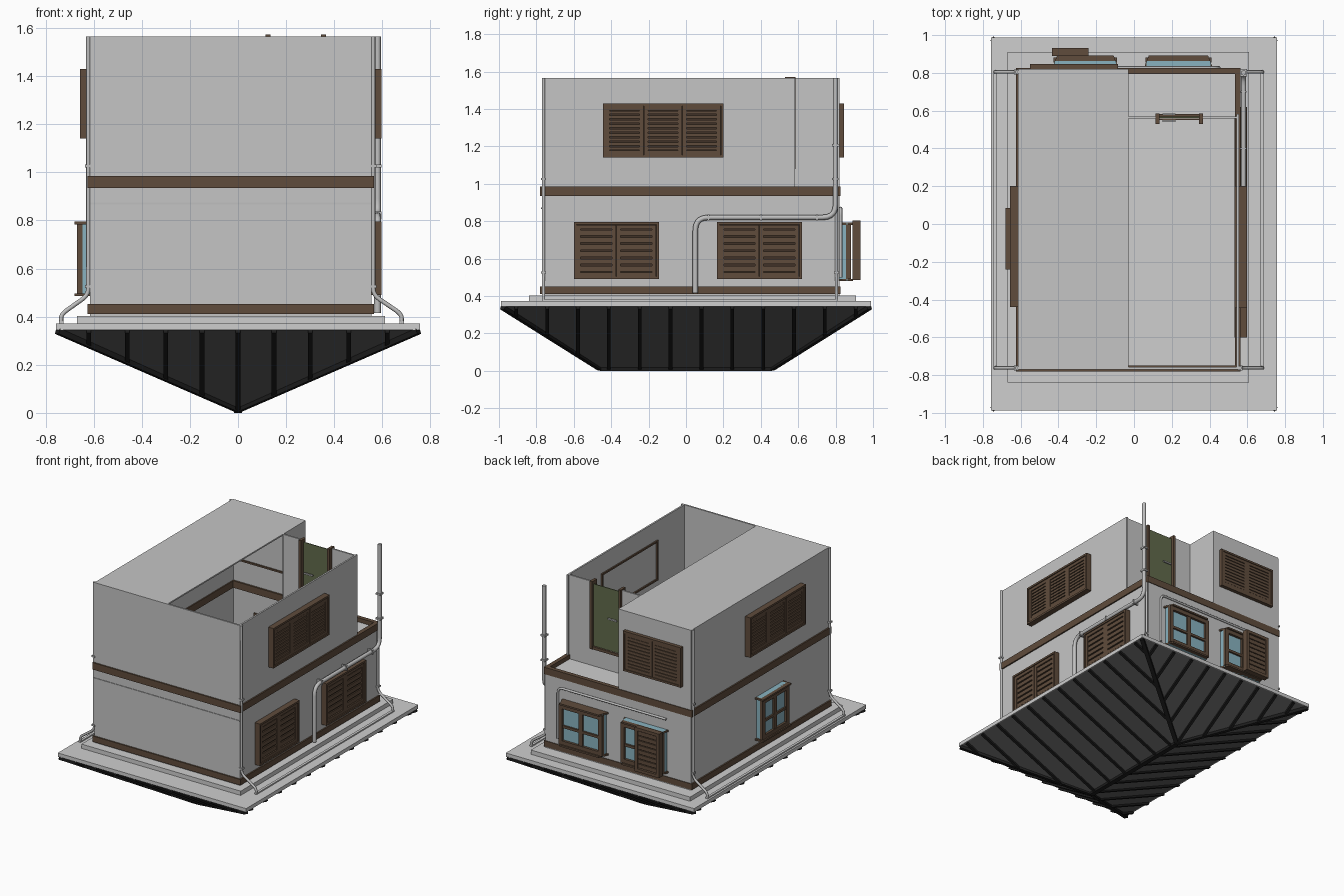
import bpy, bmesh, math
from mathutils import Vector

if "Cube" in bpy.data.objects:
    bpy.data.objects.remove(bpy.data.objects["Cube"])

def mat(name, c):
    m = bpy.data.materials.new(name)
    m.diffuse_color = (*c, 1)
    m.use_nodes = True
    m.node_tree.nodes["Principled BSDF"].inputs["Base Color"].default_value = m.diffuse_color
    return m

WALL = mat("wall grey", (.56, .56, .56))
SLAB = mat("light slab", (.62, .62, .62))
WOOD = mat("wood brown", (.115, .072, .045))
DARK = mat("dark wood", (.05, .031, .02))
ROOF = mat("roof grey", (.11, .11, .11))
RIB = mat("roof black", (.012, .012, .012))
GLASS = mat("glass blue", (.25, .45, .53))
GREEN = mat("door green", (.12, .145, .07))
PIPE = mat("pipe grey", (.52, .52, .52))

def make(name, verts, faces, m):
    bm = bmesh.new()
    vs = [bm.verts.new(v) for v in verts]
    for f in faces:
        bm.faces.new([vs[i] for i in f])
    bmesh.ops.recalc_face_normals(bm, faces=bm.faces)
    me = bpy.data.meshes.new(name)
    bm.to_mesh(me)
    bm.free()
    me.materials.append(m)
    ob = bpy.data.objects.new(name, me)
    bpy.context.collection.objects.link(ob)
    return ob

CUBE = [(0, 1, 3, 2), (4, 5, 7, 6), (0, 1, 5, 4), (2, 3, 7, 6), (0, 2, 6, 4), (1, 3, 7, 5)]

def box(name, x0, x1, y0, y1, z0, z1, m):
    return make(name, [(x, y, z) for x in (x0, x1) for y in (y0, y1) for z in (z0, z1)], CUBE, m)

def beam(name, a, b, w, h, m):
    # square bar between two points
    a, b = Vector(a), Vector(b)
    d = (b - a).normalized()
    s = d.cross(Vector((0, 0, 1))).normalized()
    u = s.cross(d)
    return make(name, [p + s * i * w / 2 + u * j * h / 2 for p in (a, b) for i in (-1, 1) for j in (-1, 1)], CUBE, m)

def tube(name, pts, r, bend=.05, m=PIPE):
    # round pipe with rounded elbows
    P = [Vector(p) for p in pts]
    path = [P[0]]
    for a, b, c in zip(P, P[1:], P[2:]):
        s = b + (a - b).normalized() * min(bend, (a - b).length * .45)
        e = b + (c - b).normalized() * min(bend, (c - b).length * .45)
        path += [s * (1 - t) ** 2 + b * 2 * t * (1 - t) + e * t * t for t in (0, .2, .4, .6, .8, 1)]
    path.append(P[-1])
    cu = bpy.data.curves.new(name, 'CURVE')
    cu.dimensions = '3D'
    cu.bevel_depth, cu.bevel_resolution, cu.use_fill_caps = r, 2, True
    sp = cu.splines.new('POLY')
    sp.points.add(len(path) - 1)
    for q, p in zip(sp.points, path):
        q.co = (*p, 1)
    tmp = bpy.data.objects.new(name + "_path", cu)
    bpy.context.collection.objects.link(tmp)
    me = bpy.data.meshes.new_from_object(tmp.evaluated_get(bpy.context.evaluated_depsgraph_get()))
    bpy.data.objects.remove(tmp)
    me.materials.clear()
    me.materials.append(m)
    for f in me.polygons:
        f.use_smooth = len(f.vertices) == 4
    bpy.context.collection.objects.link(bpy.data.objects.new(name, me))

# hip roof, pointing down
EX, EY, EZ, RY = .75, .98, .345, .46
make("hip_roof", [(-EX, -EY, EZ), (EX, -EY, EZ), (EX, EY, EZ), (-EX, EY, EZ), (0, -RY, .01), (0, RY, .01)],
     [(0, 1, 4), (1, 2, 5, 4), (2, 3, 5), (3, 0, 4, 5), (0, 1, 2, 3)], ROOF)
beam("roof_ridge", (0, -RY, .012), (0, RY, .012), .035, .024, RIB)
for sx in (-1, 1):
    for sy in (-1, 1):
        beam("roof_hip", (sx * EX, sy * EY, .34), (0, sy * RY, .014), .028, .024, RIB)
    for i in range(12):
        y = -.9075 + .165 * i
        t = min(1, (EY - abs(y)) / (EY - RY))
        beam("side_rib", (sx * EX, y, .34), (sx * EX * (1 - t), y, .34 - .33 * t), .02, .02, RIB)
for sy in (-1, 1):
    for x in (-.62, -.46, -.3, -.15, 0, .15, .3, .46, .62):
        t = 1 - abs(x) / EX
        beam("end_rib", (x, sy * EY, .34), (x, sy * (EY - (EY - RY) * t), .34 - .33 * t), .02, .02, RIB)
box("eave_slab", -.757, .757, -.988, .988, .345, .372, SLAB)
box("soffit_slab", -.67, .61, -.84, .91, .372, .403, SLAB)

# thin shell walls, open above the right half
X0, X1, Y0, Y1, ZT, T = -.615, .555, -.77, .82, 1.565, .012
XB, YB = -.03, .57
box("left_wall", X0, X0 + T, Y0, Y1, .4, ZT, WALL)
box("front_wall", X0, X1, Y0, Y0 + T, .4, ZT, WALL)
box("right_wall_lower", X1 - T, X1, Y0, Y1, .4, .96, WALL)
box("right_wall_upper", X1 - T, X1, Y0, YB + T, .96, ZT, WALL)
box("back_wall_lower", X0, X1, Y1 - T, Y1, .4, .96, WALL)
box("back_wall_upper", X0, XB, Y1 - T, Y1, .96, ZT, WALL)
box("balcony_side_wall", XB - T, XB, YB, Y1, .95, ZT, WALL)
box("balcony_wall_left", XB, .13, YB - T, YB, .95, ZT, WALL)
box("balcony_wall_right", .35, X1, YB - T, YB, .95, ZT, WALL)
box("balcony_wall_low", .13, .35, YB - T, YB, .95, 1.1, WALL)
box("balcony_floor", XB, X1, YB, Y1, .94, .955, SLAB)
box("top_slab", X0, XB, Y0, Y1, ZT - .01, ZT, WALL)
box("front_joint_strip", X0, X1, Y0 - .004, Y0, .866, .874, PIPE)

# brown bands around the walls
for z0, z1 in ((.41, .452), (.935, .985)):
    a0, a1, b0, b1, w = X0 - .01, X1 + .01, Y0 - .01, Y1 + .005, .03
    box("band_front", a0, a1, b0, b0 + w, z0, z1, WOOD)
    box("band_back", a0, a1, b1 - w, b1, z0, z1, WOOD)
    box("band_left", a0, a0 + w, b0, b1, z0, z1, WOOD)
    box("band_right", a1 - w, a1, b0, b1, z0, z1, WOOD)

# balcony door with posts
box("balcony_door", .13, .35, YB - .008, YB - .002, 1.1, 1.55, GREEN)
for x in (.115, .345):
    box("door_post", x, x + .02, YB - .04, YB + .015, 1.08, 1.572, WOOD)
box("door_rail", .13, .35, YB - .02, YB + .012, 1.08, 1.1, WOOD)
for y in (YB - .03, YB + .006):
    box("door_handle", .15, .22, y, y + .01, 1.33, 1.34, PIPE)

def wbox(side, name, u0, u1, v0, v1, z0, z1, m):
    # box on a wall: u along it, v outward
    if side == 'R':
        box(name, X1 + v0, X1 + v1, u0, u1, z0, z1, m)
    elif side == 'L':
        box(name, X0 - v1, X0 - v0, u0, u1, z0, z1, m)
    else:
        box(name, u0, u1, Y1 + v0, Y1 + v1, z0, z1, m)

def frame(side, name, u0, u1, v0, v1, z0, z1, w, m=WOOD):
    wbox(side, name, u0, u0 + w, v0, v1, z0, z1, m)
    wbox(side, name, u1 - w, u1, v0, v1, z0, z1, m)
    wbox(side, name, u0 + w, u1 - w, v0, v1, z0, z0 + w, m)
    wbox(side, name, u0 + w, u1 - w, v0, v1, z1 - w, z1, m)

def shutters(side, u0, u1, z0, z1, n, d, rows):
    wbox(side, "shutter_back", u0 + .01, u1 - .01, 0, d * .55, z0 + .01, z1 - .01, DARK)
    frame(side, "shutter_frame", u0, u1, 0, d, z0, z1, .014)
    frame(side, "inner_frame", u0, u1, -.022, -.01, z0, z1, .012)
    w = (u1 - u0 - .028) / n
    for i in range(n):
        a = u0 + .014 + w * i
        frame(side, "shutter_leaf", a + .001, a + w - .001, d * .4, d * .85, z0 + .015, z1 - .015, .022)
        h = (z1 - z0 - .074) / rows
        for k in range(rows):
            z = z0 + .037 + h * k
            wbox(side, "slat", a + .022, a + w - .022, d * .4, d * .75, z + h * .12, z + h * .85, WOOD)

shutters('R', -.445, .2, 1.14, 1.43, 3, .042, 9)
shutters('R', -.6, -.145, .49, .795, 2, .042, 6)
shutters('R', .165, .62, .49, .795, 2, .042, 6)
shutters('L', -.44, .2, 1.14, 1.43, 3, .042, 9)
shutters('B', -.55, -.085, 1.14, 1.43, 2, .026, 9)

def bay(side, u0, u1, z0, z1, d):
    # projecting glazed window with caps and four panes
    wbox(side, "bay_glass", u0 + .015, u1 - .015, 0, d * .6, z0, z1, GLASS)
    frame(side, "bay_frame", u0 + .01, u1 - .01, d * .5, d * .85, z0 + .01, z1 - .01, .03)
    frame(side, "inner_frame", u0, u1, -.022, -.01, z0, z1, .012)
    c, zc = (u0 + u1) / 2, z0 + (z1 - z0) * .45
    wbox(side, "bay_mullion", c - .016, c + .016, d * .5, d * .8, z0, z1, WOOD)
    wbox(side, "bay_transom", u0 + .02, u1 - .02, d * .5, d * .78, zc - .009, zc + .009, WOOD)
    for z in (z0, z1 - .012):
        if side == 'B':
            e = .028
            make("bay_cap", [(x, y, zz) for zz in (z, z + .012) for x, y in
                 ((u0, Y1), (u1, Y1), (u1 - e, Y1 + d), (u0 + e, Y1 + d))],
                 [(0, 1, 2, 3), (4, 5, 6, 7), (0, 1, 5, 4), (1, 2, 6, 5), (2, 3, 7, 6), (3, 0, 4, 7)], WOOD)
        else:
            wbox(side, "bay_cap", u0, u1, 0, d, z, z + .012, WOOD)

bay('L', -.24, .085, .485, .795, .064)
bay('B', .05, .42, .48, .792, .072)
bay('B', -.435, -.08, .48, .792, .072)

# open shutter leaf in front of the back window
wbox('B', "open_shutter_back", -.42, -.25, .08, .095, .5, .79, DARK)
frame('B', "open_shutter", -.435, -.24, .07, .112, .485, .805, .022)
for k in range(8):
    wbox('B', "open_slat", -.413, -.262, .08, .104, .512 + k * .034, .54 + k * .034, WOOD)

# large downpipe on the right side and back wall pipe
tube("downpipe", [(.58, .8, 1.565), (.58, .8, .82), (.58, .05, .82), (.58, .05, .415)], .014, .07)
for y in (.7, .4, .12):
    box("downpipe_clip", .553, .596, y - .005, y + .005, .803, .837, PIPE)
for z in (1.02, 1.2):
    box("downpipe_clip", .56, .597, .78, .82, z, z + .012, PIPE)
tube("back_pipe", [(.45, Y1 + .008, .5), (.45, Y1 + .008, .87), (-.42, Y1 + .008, .87)], .008, .04)

# corner pipes and gutters
for sx, xw, xe in ((-1, X0, -.735), (1, X1, .68)):
    for y in (-.762, .805):
        top = .935 if sx > 0 and y > 0 else 1.565
        x = xw + sx * .007
        tube("corner_pipe", [(x, y, top), (x, y, .49), (xe, y, .41), (xe, y, .372)], .009, .03)
        for z in (.52, 1.02):
            if z < top:
                box("pipe_clip", x - .013, x + .013, y - .013, y + .013, z, z + .012, PIPE)
    box("gutter", xe - .009, xe + .009, -.77, .812, .372, .381, SLAB)
